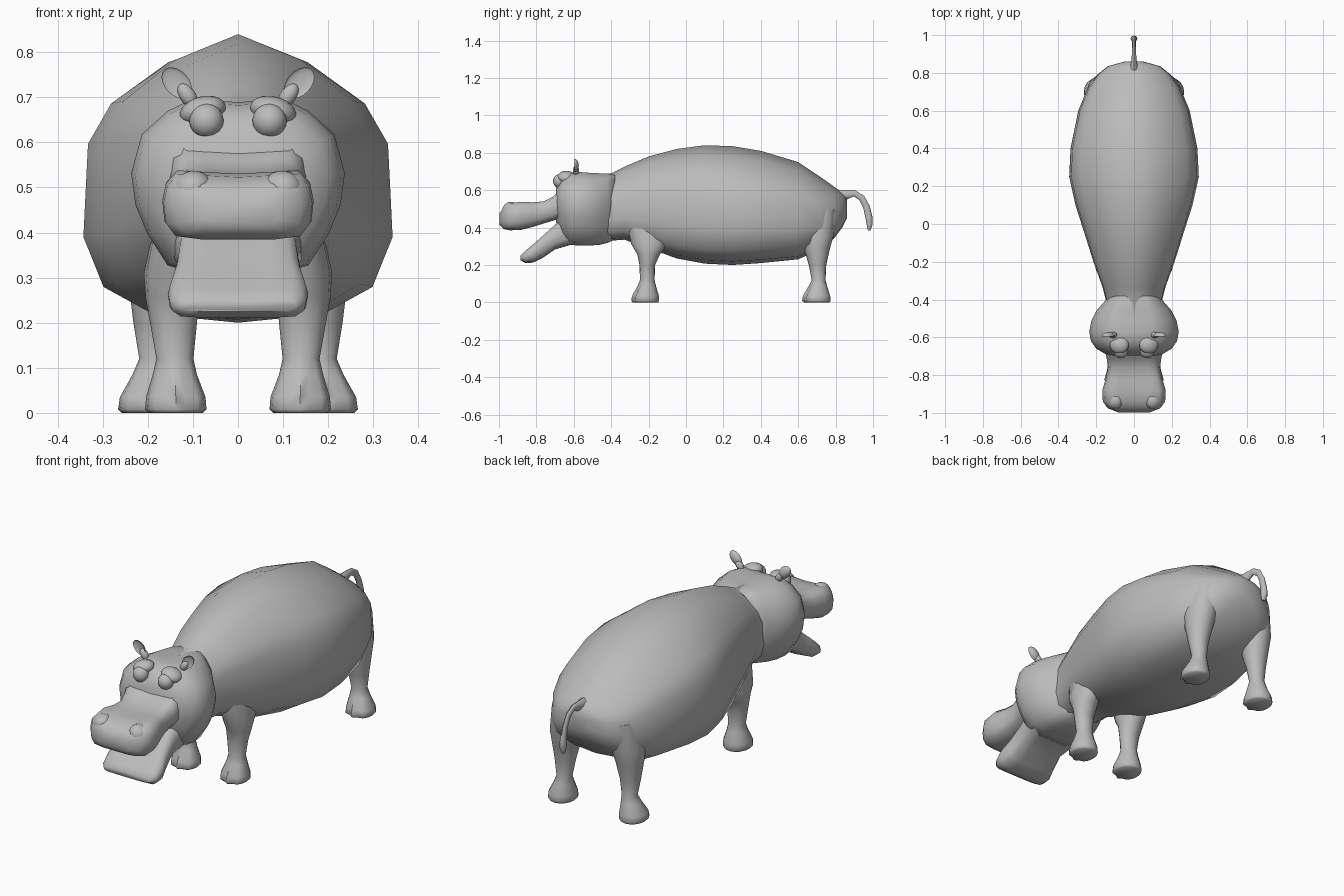
import bpy, bmesh, math
from mathutils import Matrix, Vector

hide = bpy.data.materials.new("grey hide")
hide.diffuse_color = (0.5, 0.5, 0.5, 1)


def finish(name, bm, angle=60):
    bmesh.ops.recalc_face_normals(bm, faces=bm.faces)
    me = bpy.data.meshes.new(name)
    bm.to_mesh(me)
    bm.free()
    me.materials.append(hide)
    ob = bpy.data.objects.new(name, me)
    bpy.context.collection.objects.link(ob)
    bpy.ops.object.select_all(action='DESELECT')
    ob.select_set(True)
    bpy.context.view_layer.objects.active = ob
    bpy.ops.object.shade_smooth_by_angle(angle=math.radians(angle))
    return ob


def loft(name, rings):
    """Skin a list of equal point rings and cap both ends."""
    bm = bmesh.new()
    vs = [[bm.verts.new(p) for p in r] for r in rings]
    n = len(rings[0])
    for a, b in zip(vs, vs[1:]):
        for i in range(n):
            j = (i + 1) % n
            bm.faces.new((a[i], a[j], b[j], b[i]))
    bm.faces.new(vs[0])
    bm.faces.new(vs[-1])
    return finish(name, bm)


def shaped(name, half, stations):
    """Loft a mirrored half profile along y; station = y, top, bottom, half width."""
    prof = half + [(-x, t) for x, t in half[-2:0:-1]]
    return loft(name, [[(x * w, y, bot + t * (top - bot)) for x, t in prof]
                       for y, top, bot, w in stations])


def ball(name, centre, radii, tilt=0, cup=False):
    bm = bmesh.new()
    bmesh.ops.create_uvsphere(bm, u_segments=16, v_segments=10, radius=1)
    if cup:
        for v in bm.verts:
            if v.co.y < 0:
                v.co.y *= -0.3
    m = (Matrix.Translation(centre) @ Matrix.Rotation(tilt, 4, 'Y')
         @ Matrix.Diagonal((*radii, 1)))
    bmesh.ops.transform(bm, matrix=m, verts=bm.verts)
    return finish(name, bm)


# Cross-section halves, from top centre to bottom centre
BARREL = [(0, 1), (.45, .91), (.82, .766), (.97, .625), (1, .3), (.87, .125), (.55, .03), (0, 0)]
SKULL = [(0, .98), (.42, 1), (.66, .93), (.9, .8), (1, .58), (.96, .4), (.85, .24), (.66, .06), (.35, 0), (0, 0)]
LIP = [(0, .95), (.5, .98), (.8, 1), (.95, .82), (1, .55), (.97, .25), (.84, .05), (.5, 0), (0, 0)]

# Barrel body
shaped("body", BARREL, [
    (-.47, .685, .33, .13), (-.40, .69, .33, .15), (-.33, .725, .335, .168), (-.2, .78, .29, .215),
    (-.05, .82, .235, .262), (.1, .84, .207, .31), (.25, .835, .2, .343),
    (.4, .81, .21, .336), (.6, .75, .23, .295), (.72, .67, .285, .245),
    (.79, .62, .34, .195), (.835, .585, .4, .14), (.86, .56, .45, .05)])

# Head, upper muzzle and dropped lower jaw
shaped("head", SKULL, [
    (-.38, .68, .335, .13), (-.42, .69, .318, .165), (-.46, .69, .308, .2), (-.51, .692, .304, .225),
    (-.57, .697, .304, .237), (-.62, .69, .307, .228), (-.66, .665, .345, .2),
    (-.695, .61, .43, .14)])
shaped("upper_muzzle", LIP, [
    (-.58, .62, .46, .13), (-.67, .61, .45, .155), (-.71, .565, .437, .145),
    (-.76, .54, .422, .138), (-.82, .535, .403, .15), (-.88, .538, .388, .168),
    (-.94, .53, .385, .165), (-.975, .508, .392, .14), (-.997, .475, .415, .085)])
shaped("lower_jaw", LIP, [
    (-.55, .5, .32, .15), (-.62, .475, .306, .148), (-.7, .415, .283, .132),
    (-.77, .352, .235, .142), (-.82, .308, .212, .156), (-.86, .275, .211, .151),
    (-.885, .25, .225, .13)])


# Legs: z, centre x, centre y, radius x, radius y, toe groove depth
FRONT = [(0, .138, -.217, .06, .068, .14), (.008, .138, -.218, .068, .074, .16),
         (.035, .138, -.217, .066, .072, .2), (.085, .14, -.21, .049, .05, .14),
         (.12, .14, -.207, .041, .039, 0), (.2, .143, -.207, .052, .042, 0),
         (.255, .145, -.2, .06, .06, 0), (.31, .145, -.197, .064, .095, 0),
         (.42, .13, -.19, .055, .13, 0)]
REAR = [(0, .198, .7, .06, .068, .14), (.008, .198, .697, .068, .076, .16),
        (.035, .197, .698, .065, .073, .2), (.085, .187, .705, .047, .05, .14),
        (.12, .182, .709, .037, .037, 0), (.2, .182, .703, .05, .047, 0),
        (.29, .177, .7, .066, .07, 0), (.36, .17, .702, .079, .088, 0),
        (.5, .155, .71, .07, .095, 0)]


def leg(name, spec, s):
    rings = []
    for z, cx, cy, rx, ry, groove in spec:
        ring = []
        for i in range(16):
            a = -math.pi / 2 + i * math.pi / 8
            k = 1 - groove if i in (1, 15) else 1
            ring.append((s * (cx + rx * k * math.cos(a)), cy + ry * k * math.sin(a), z))
        rings.append(ring)
    loft(name, rings)


for s, side in ((1, "left"), (-1, "right")):
    leg("front_leg_" + side, FRONT, s)
    leg("rear_leg_" + side, REAR, s)
    # Eye and brow ridge
    ball("eye_" + side, (s * .07, -.675, .648), (.038, .036, .038))
    ball("brow_" + side, (s * .078, -.64, .67), (.052, .048, .032), s * .25)
    # Cupped ear on a short stem
    ball("ear_" + side, (s * .136, -.595, .732), (.027, .022, .04), s * .75, True)
    ball("ear_stem_" + side, (s * .112, -.588, .704), (.018, .017, .03), s * .6)
    # Nostril pad
    ball("nostril_" + side, (s * .1, -.935, .495), (.045, .047, .042), s * .4)

# Tail: y, z, half width, half thickness, following a drooping curve
path = [(.8, .56, .03, .045), (.85, .575, .016, .027), (.9, .583, .011, .017),
        (.94, .558, .01, .017), (.965, .51, .01, .018), (.978, .455, .014, .019),
        (.982, .415, .019, .016), (.978, .385, .008, .007)]
rings = []
for i, (y, z, w, t) in enumerate(path):
    p, q = path[max(i - 1, 0)], path[min(i + 1, len(path) - 1)]
    d = Vector((0, q[0] - p[0], q[1] - p[1])).normalized()
    nrm = Vector((0, -d.z, d.y))
    rings.append([Vector((w * math.cos(a), y, z)) + nrm * t * math.sin(a)
                  for a in (k * math.pi / 4 for k in range(8))])
loft("tail", rings)
